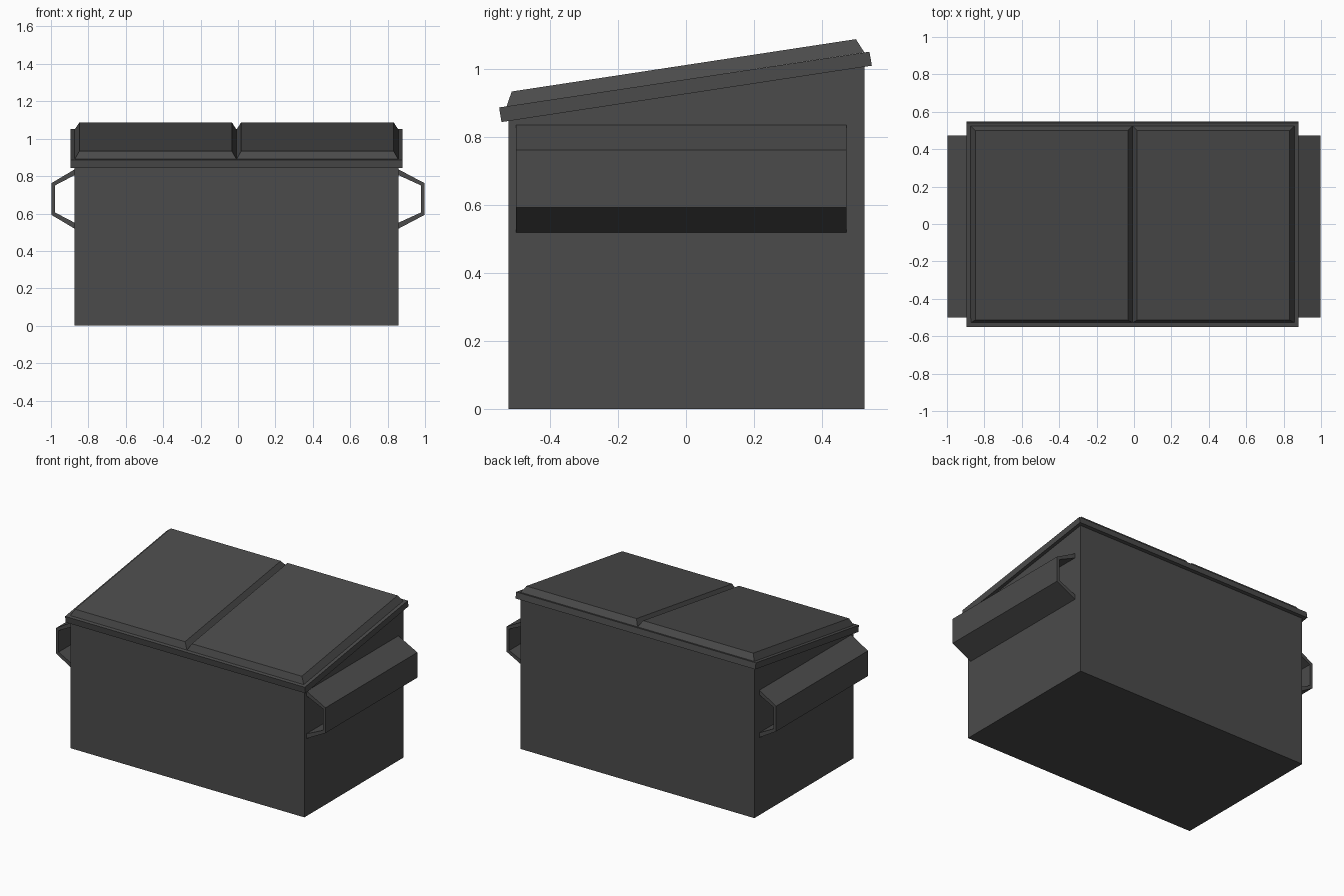
import bpy, bmesh

if "Cube" in bpy.data.objects:
    bpy.data.objects.remove(bpy.data.objects["Cube"])

CX = -0.008  # centre line of body and lids

paint = bpy.data.materials.new("dark_grey_paint")
paint.diffuse_color = (0.07, 0.07, 0.07, 1)
paint.use_nodes = True
paint.node_tree.nodes["Principled BSDF"].inputs["Base Color"].default_value = paint.diffuse_color


def loft(name, loop_a, loop_b):
    """Closed solid between two matching loops of points."""
    bm = bmesh.new()
    a = [bm.verts.new(p) for p in loop_a]
    b = [bm.verts.new(p) for p in loop_b]
    bm.faces.new(a)
    bm.faces.new(b)
    n = len(a)
    for i in range(n):
        j = (i + 1) % n
        bm.faces.new((a[i], a[j], b[j], b[i]))
    bmesh.ops.recalc_face_normals(bm, faces=bm.faces)
    mesh = bpy.data.meshes.new(name)
    bm.to_mesh(mesh)
    bm.free()
    mesh.materials.append(paint)
    obj = bpy.data.objects.new(name, mesh)
    bpy.context.collection.objects.link(obj)
    return obj


def extrude_x(name, profile_yz, x0, x1):
    return loft(name, [(x0, y, z) for y, z in profile_yz],
                [(x1, y, z) for y, z in profile_yz])


# Bin body with sloping top
extrude_x("bin_body", [(-0.523, 0), (0.525, 0), (0.525, 1.015), (-0.523, 0.855)],
          CX - 0.866, CX + 0.866)

# Tilted rim slab under the lids
extrude_x("lid_rim", [(-0.543, 0.844), (0.547, 1.010), (0.540, 1.051), (-0.550, 0.887)],
          CX - 0.888, CX + 0.888)

# Two bevelled lids meeting in a V groove
INSET = 0.025
for name, x0, x1 in (("left_lid", CX - 0.865, CX), ("right_lid", CX, CX + 0.865)):
    low, high = [(-0.528, 0.890), (0.525, 1.049)], [(-0.513, 0.934), (0.500, 1.088)]
    loops = []
    for (front, back), inset in ((low, 0), (high, INSET)):
        loops.append([(x0 + inset, *front), (x1 - inset, *front),
                      (x1 - inset, *back), (x0 + inset, *back)])
    loft(name, *loops)

# Open-ended bent-plate fork pockets on both sides
for name, side, wall in (("left_fork_pocket", -1, 0.872), ("right_fork_pocket", 1, 0.856)):
    profile = [(wall, 0.837), (0.998, 0.762), (0.998, 0.593), (wall, 0.518),
               (wall, 0.550), (0.979, 0.606), (0.979, 0.750), (wall, 0.806)]
    loft(name, [(side * x, -0.50, z) for x, z in profile],
         [(side * x, 0.472, z) for x, z in profile])
